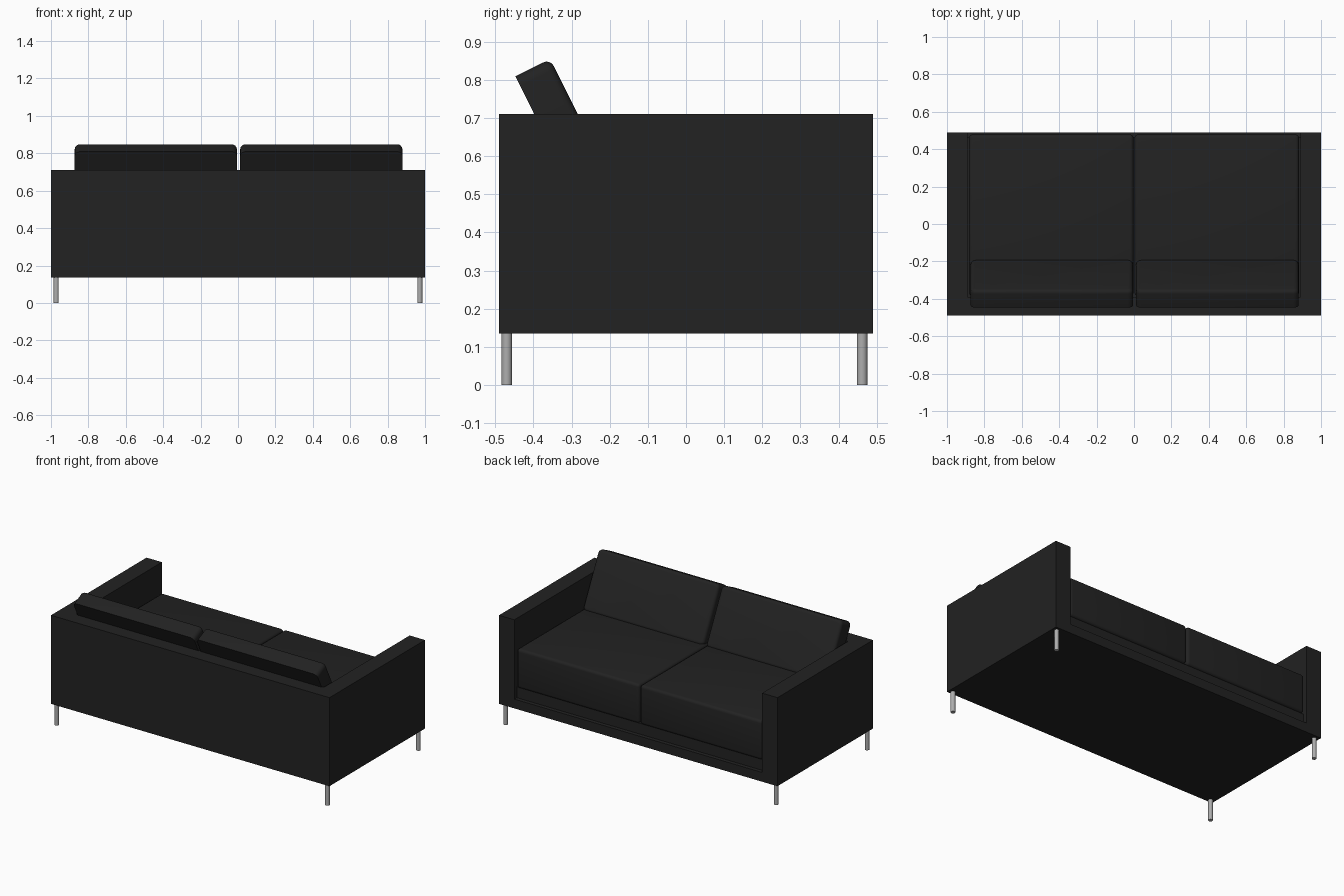
import bpy, bmesh, math
from mathutils import Matrix

if "Cube" in bpy.data.objects:
    bpy.data.objects.remove(bpy.data.objects["Cube"])


def material(name, rgb):
    m = bpy.data.materials.new(name)
    m.diffuse_color = (*rgb, 1)
    m.use_nodes = True
    m.node_tree.nodes["Principled BSDF"].inputs["Base Color"].default_value = m.diffuse_color
    return m


BLACK = material("black upholstery", (0.016, 0.016, 0.016))
STEEL = material("brushed steel", (0.42, 0.42, 0.42))


def finish(bm, name, mat):
    bmesh.ops.recalc_face_normals(bm, faces=bm.faces)
    me = bpy.data.meshes.new(name)
    bm.to_mesh(me)
    bm.free()
    ob = bpy.data.objects.new(name, me)
    bpy.context.collection.objects.link(ob)
    me.materials.append(mat)
    bpy.ops.object.select_all(action='DESELECT')
    ob.select_set(True)
    bpy.context.view_layer.objects.active = ob
    bpy.ops.object.shade_smooth_by_angle(angle=math.radians(35))
    return ob


def box_bm(lo, hi):
    bm = bmesh.new()
    bmesh.ops.create_cube(bm, size=1)
    for v in bm.verts:
        for i in range(3):
            v.co[i] = lo[i] if v.co[i] < 0 else hi[i]
    return bm


def bevel(bm, edges, r, segs=4):
    bmesh.ops.bevel(bm, geom=edges, offset=r, segments=segs, profile=0.5, affect='EDGES')


def shell_part(name, outline, z0, z1):
    """Extrude a plan outline upward."""
    bm = bmesh.new()
    f = bm.faces.new([bm.verts.new((x, y, z0)) for x, y in outline])
    ext = bmesh.ops.extrude_face_region(bm, geom=[f])["geom"]
    for v in ext:
        if isinstance(v, bmesh.types.BMVert):
            v.co.z = z1
    return finish(bm, name, BLACK)


# U-shaped arms and back
A, B, T = 1.0, 0.49, 0.11
shell_part("arms_and_back", [(-A, -B), (A, -B), (A, B), (A - T, B), (A - T, -0.39),
                             (T - A, -0.39), (T - A, B), (-A, B)], 0.135, 0.71)

# Bottom rail panel and recessed seat base
finish(box_bm((-0.89, -0.39, 0.135), (0.89, 0.49, 0.195)), "bottom_panel", BLACK)
finish(box_bm((-0.89, -0.39, 0.195), (0.89, 0.465, 0.265)), "seat_base", BLACK)

for side, x0, x1 in (("left", -0.882, -0.003), ("right", 0.003, 0.882)):
    # Seat cushion, rounded on all edges
    bm = box_bm((x0, -0.385, 0.265), (x1, 0.478, 0.52))
    bevel(bm, bm.edges[:], 0.018)
    finish(bm, side + "_seat_cushion", BLACK)

    # Leaning back cushion: rounded outline, soft front rim, crisp back rim
    cx = (x0 + x1) / 2 + 0.003
    h, t, w = 0.19, 0.051, 0.434
    bm = box_bm((-w, -t, -h), (w, t, h))
    bevel(bm, [e for e in bm.edges if abs(e.verts[0].co.y - e.verts[1].co.y) > t], 0.028)
    bevel(bm, [e for e in bm.edges if all(v.co.y > t - 1e-4 for v in e.verts)], 0.02)
    bm.transform(Matrix.Translation((cx, -0.317, 0.662))
                 @ Matrix.Rotation(math.radians(26.5), 4, 'X'))
    finish(bm, side + "_back_cushion", BLACK)

    # Legs
    sx = -0.972 if side == "left" else 0.972
    for end, y in (("front", -0.47), ("rear", 0.462)):
        bm = bmesh.new()
        bmesh.ops.create_cone(bm, cap_ends=True, segments=24, radius1=0.0135,
                              radius2=0.0135, depth=0.14,
                              matrix=Matrix.Translation((sx, y, 0.07)))
        finish(bm, f"{end}_{side}_leg", STEEL)
